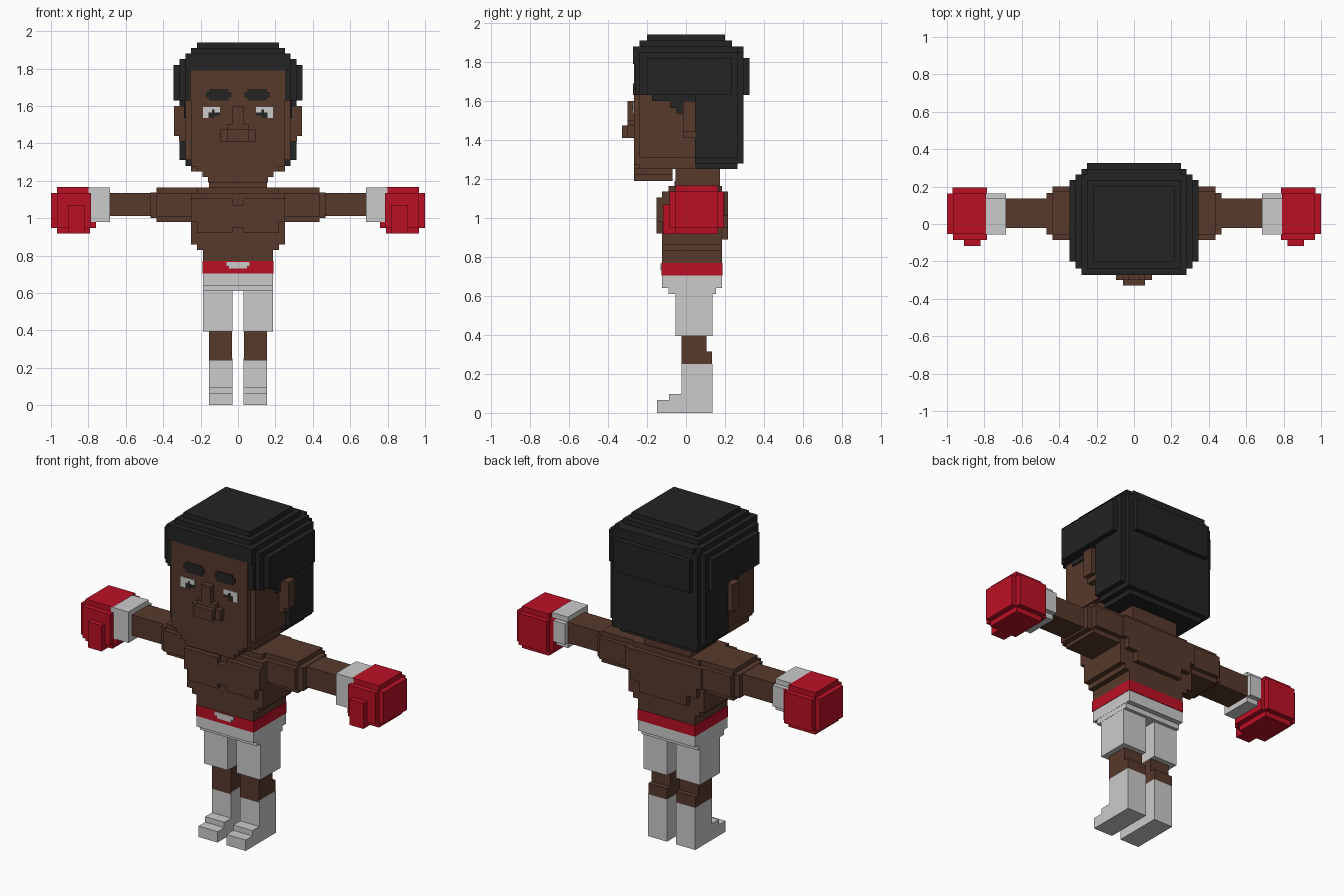
import bpy, bmesh


def material(name, rgb):
    m = bpy.data.materials.new(name)
    m.diffuse_color = (*rgb, 1)
    return m


SKIN = material("brown skin", (0.095, 0.041, 0.025))
BLACK = material("soft black", (0.017, 0.017, 0.017))
WHITE = material("off white", (0.6, 0.6, 0.6))
RED = material("boxing red", (0.5, 0.005, 0.018))
S = 0.031  # one stair step


def part(name, mat, boxes, mirror=False):
    """Blocks given as x0, x1, y0, y1, z0, z1; optionally mirrored across x."""
    bm = bmesh.new()
    for x0, x1, y0, y1, z0, z1 in boxes:
        spans = [(x0, x1)] + ([(-x1, -x0)] if mirror else [])
        for a, b in spans:
            verts = bmesh.ops.create_cube(bm, size=1)["verts"]
            for v in verts:
                v.co = (a if v.co.x < 0 else b,
                        y0 if v.co.y < 0 else y1,
                        z0 if v.co.z < 0 else z1)
    me = bpy.data.meshes.new(name)
    bm.to_mesh(me)
    bm.free()
    me.materials.append(mat)
    ob = bpy.data.objects.new(name, me)
    bpy.context.collection.objects.link(ob)
    return ob


def stepped(x0, x1, y0, y1, z0, z1, s=S):
    """Block whose edges are notched by one stair step."""
    return [(x0, x1, y0 + s, y1 - s, z0 + s, z1 - s),
            (x0 + s, x1 - s, y0, y1, z0 + s, z1 - s),
            (x0 + s, x1 - s, y0 + s, y1 - s, z0, z1)]


def wide(hx, y0, y1, z0, z1):
    """Block centred on x = 0."""
    return (-hx, hx, y0, y1, z0, z1)


# Head: face front, wider cheeks, stepped jaw
part("face", SKIN, [
    wide(0.25, -0.268, 0.04, 1.275, 1.80),
    wide(0.22, -0.268, 0.04, 1.25, 1.28),
    wide(0.19, -0.268, -0.07, 1.22, 1.26),
    wide(0.16, -0.268, -0.07, 1.19, 1.23),
    wide(0.282, -0.238, 0.045, 1.31, 1.64),
    wide(0.25, -0.238, 0.045, 1.25, 1.32)])
part("neck", SKIN, [wide(0.155, -0.055, 0.175, 1.1, 1.26)])
part("ear", SKIN, [(0.27, 0.315, -0.015, 0.05, 1.41, 1.60),
                   (0.30, 0.343, -0.015, 0.05, 1.44, 1.60)], True)
part("nose", SKIN, [wide(0.03, -0.30, -0.25, 1.41, 1.60),
                    wide(0.06, -0.30, -0.25, 1.41, 1.50),
                    wide(0.095, -0.30, -0.25, 1.41, 1.475),
                    wide(0.06, -0.328, -0.25, 1.41, 1.475)])

# Hair: stepped crown, side panels, fringe, back block
part("hair_crown", BLACK, [
    wide(0.22, -0.20, 0.20, 1.85, 1.94),
    wide(0.25, -0.238, 0.235, 1.83, 1.91),
    wide(0.282, -0.272, 0.265, 1.79, 1.88),
    wide(0.25, -0.20, 0.295, 1.79, 1.88),
    wide(0.313, -0.238, 0.265, 1.63, 1.85),
    wide(0.282, -0.262, 0.295, 1.63, 1.85),
    wide(0.25, 0.0, 0.325, 1.63, 1.82),
    wide(0.344, -0.20, 0.235, 1.63, 1.82)])
part("hair_back", BLACK, [
    wide(0.313, 0.045, 0.265, 1.31, 1.64),
    wide(0.282, 0.045, 0.295, 1.28, 1.64),
    wide(0.25, 0.045, 0.265, 1.25, 1.64)])
part("sideburn", BLACK, [(0.25, 0.29, -0.175, 0.05, 1.60, 1.64),
                         (0.25, 0.29, -0.08, -0.015, 1.565, 1.64),
                         (0.25, 0.29, -0.05, -0.015, 1.535, 1.64)], True)

# Painted brows and eyes as thin plates
F0, F1 = -0.273, -0.265
part("eyebrow", BLACK, [(0.05, 0.155, F0, F1, 1.63, 1.69),
                        (0.035, 0.172, F0, F1, 1.645, 1.675)], True)
part("eye_white", WHITE, [(0.157, 0.188, F0, F1, 1.535, 1.595),
                          (0.095, 0.157, F0, F1, 1.565, 1.595)], True)
part("pupil", BLACK, [(0.125, 0.157, F0, F1, 1.535, 1.565),
                      (0.125, 0.14, F0 - 0.001, F1, 1.56, 1.58),
                      (0.095, 0.125, F0, F1, 1.55, 1.565)], True)

# Torso: tapering trunk, chest plates, back plate
part("trunk", SKIN, [
    wide(0.188, -0.122, 0.185, 0.765, 1.10),
    wide(0.219, -0.122, 0.185, 0.83, 1.13),
    wide(0.25, -0.122, 0.185, 0.86, 1.135),
    wide(0.22, -0.09, 0.185, 1.1, 1.165),
    wide(0.155, -0.06, 0.175, 1.15, 1.19)])
part("chest", SKIN, [(0.0, 0.22, -0.152, -0.1, 0.95, 1.07),
                     (0.03, 0.25, -0.152, -0.1, 0.98, 1.105),
                     (0.03, 0.22, -0.152, -0.1, 0.92, 1.105)], True)
part("back_plate", SKIN, [wide(0.25, 0.17, 0.215, 1.01, 1.135),
                          wide(0.22, 0.17, 0.215, 0.95, 1.03),
                          wide(0.155, 0.17, 0.215, 0.89, 0.96)])

# Arms held straight out
part("shoulder", SKIN, [(0.2, 0.435, -0.055, 0.175, 0.98, 1.165),
                        (0.2, 0.435, -0.085, 0.20, 1.01, 1.135),
                        (0.42, 0.468, -0.055, 0.165, 1.0, 1.137)], True)
part("arm", SKIN, [(0.4, 0.72, -0.022, 0.137, 1.012, 1.135)], True)
part("wrist_cuff", WHITE, [(0.685, 0.80, -0.055, 0.135, 0.98, 1.165),
                           (0.685, 0.80, -0.055, 0.163, 1.01, 1.135)], True)

# Gloves with thumbs
part("glove", RED,
     stepped(0.76, 1.0, -0.085, 0.195, 0.917, 1.166)
     + [(0.785, 0.97, -0.055, 0.195, 0.95, 1.135),
        (0.785, 0.85, -0.085, 0.165, 0.95, 1.135)], True)
part("thumb", RED, [(0.82, 0.91, -0.117, -0.05, 0.917, 1.07)], True)

# Shorts with belt and buckle
part("belt", RED, [wide(0.19, -0.125, 0.188, 0.705, 0.77)])
part("buckle", WHITE, [wide(0.062, -0.131, -0.122, 0.745, 0.766),
                       wide(0.047, -0.131, -0.122, 0.73, 0.75)])
part("shorts", WHITE, [wide(0.188, -0.122, 0.185, 0.64, 0.705),
                       wide(0.187, -0.09, 0.155, 0.61, 0.70)])
part("shorts_leg", WHITE, [(0.03, 0.186, -0.055, 0.135, 0.395, 0.63)], True)

# Legs and boots
part("shin", SKIN, [(0.031, 0.155, -0.024, 0.104, 0.24, 0.41),
                    (0.031, 0.155, 0.05, 0.134, 0.25, 0.315)], True)
part("boot", WHITE, [(0.03, 0.156, -0.022, 0.136, 0.0, 0.252),
                     (0.03, 0.156, -0.087, 0.0, 0.0, 0.097),
                     (0.03, 0.156, -0.15, 0.0, 0.0, 0.065)], True)
